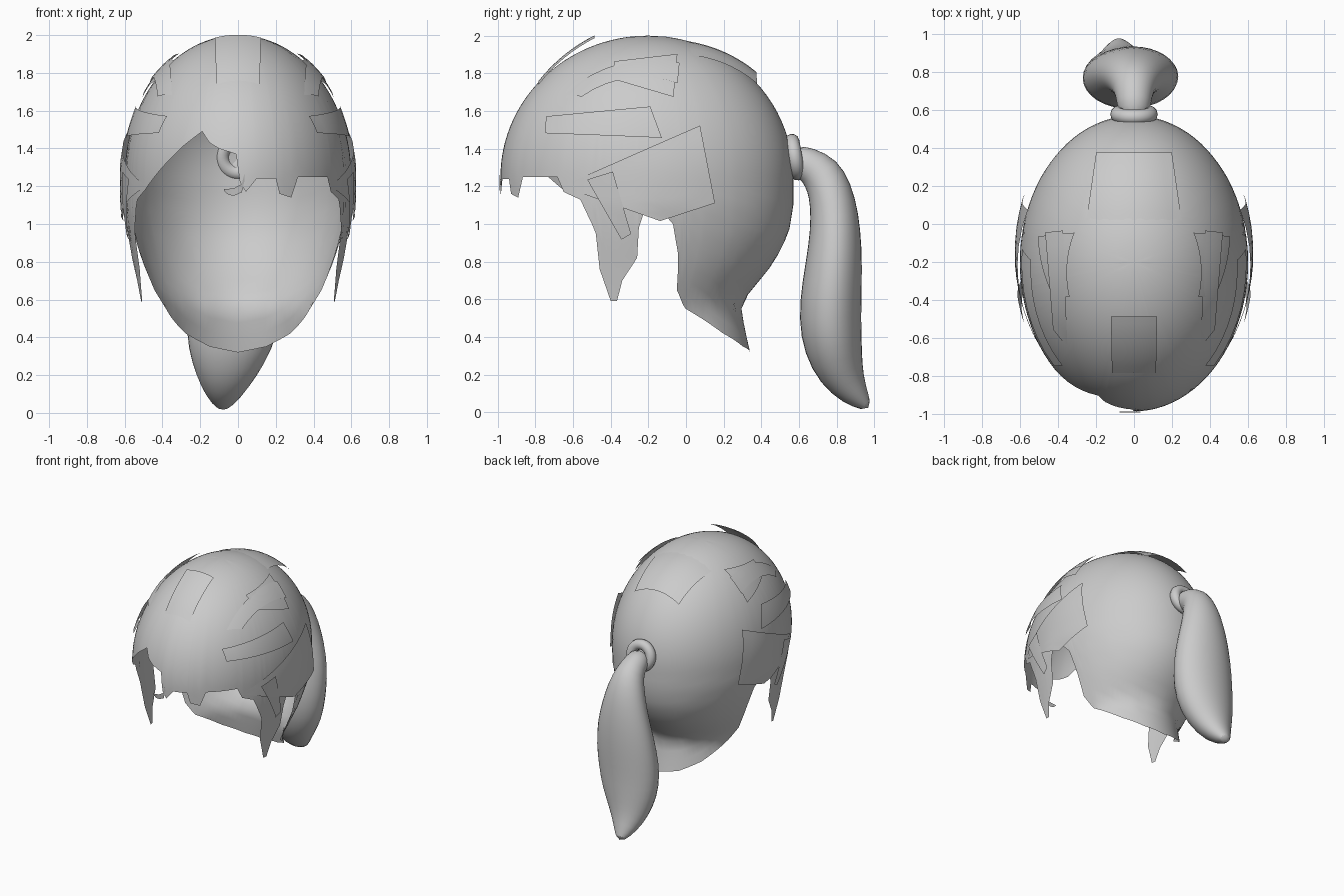
import bpy, bmesh
from math import sin, cos, radians, sqrt, pi
from mathutils import Vector

if "Cube" in bpy.data.objects:
    bpy.data.objects.remove(bpy.data.objects["Cube"])

YC = -0.2


def lerp(table, v):
    # piecewise linear lookup, keys ascending
    if v <= table[0][0]:
        return table[0][1]
    for (a, p), (b, q) in zip(table, table[1:]):
        if v <= b:
            return p + (q - p) * (v - a) / (b - a)
    return table[-1][1]


# half sizes of the cap below the dome, by height
W_BACK = [(.32, .43), (.42, .43), (.55, .415), (.65, .46), (.8, .52), (.95, .565), (1.1, .595), (1.25, .6)]
W_FRONT = [(.59, .525), (.75, .55), (.95, .585), (1.1, .6), (1.25, .6)]
R_BACK = [(.32, .54), (.45, .51), (.58, .49), (.65, .55), (.8, .67), (.95, .745), (1.1, .77), (1.25, .77)]
R_FRONT = [(.59, .77), (1.25, .785)]


def sizes(z, back):
    dome = sqrt(max(0, 1 - ((z - 1.25) / .75) ** 2)) if z > 1.25 else 1
    w, r = (W_BACK, R_BACK) if back else (W_FRONT, R_FRONT)
    return lerp(w, z) * dome, lerp(r, z) * dome


def make(name, rows, closed=False, thick=0):
    # skin a grid of points
    bm = bmesh.new()
    vs = [[bm.verts.new(p) for p in row] for row in rows]
    for a, b in zip(vs, vs[1:]):
        n = len(a)
        for i in range(n if closed else n - 1):
            j = (i + 1) % n
            bm.faces.new((a[i], a[j], b[j], b[i]))
    if closed:
        bm.faces.new(vs[0])
        bm.faces.new(vs[-1])
    bmesh.ops.remove_doubles(bm, verts=bm.verts, dist=1e-5)
    bmesh.ops.recalc_face_normals(bm, faces=bm.faces)
    me = bpy.data.meshes.new(name)
    bm.to_mesh(me)
    bm.free()
    ob = bpy.data.objects.new(name, me)
    bpy.context.collection.objects.link(ob)
    bpy.ops.object.select_all(action='DESELECT')
    ob.select_set(True)
    bpy.context.view_layer.objects.active = ob
    bpy.ops.object.shade_smooth_by_angle(angle=radians(50))
    return ob


# hairline: angle from the front (towards +x) and lower edge height
SIDE = [(62.5, 1.13), (67.4, 1.0), (69, .95), (70.5, .76), (75, .59), (77.5, .59), (79.7, .7),
        (85.6, .82), (86.3, .98), (88.5, 1.07), (94.5, 1.08), (100, 1.0), (103, .85), (106, .65),
        (113.6, .55), (126, .49), (140, .42), (160, .35), (180, .32)]
FRONT = [(-55, 1.18), (-43, 1.29), (-30, 1.41), (-19.5, 1.49), (-15, 1.43), (-10, 1.4), (-1, 1.37),
         (1, 1.22), (4, 1.17), (9.5, 1.24), (19.5, 1.24), (21.5, 1.16), (28, 1.14), (32, 1.25),
         (52, 1.25), (55, 1.17)]
EDGE = [(-a, z) for a, z in reversed(SIDE)] + FRONT + SIDE

# hair cap
angles = sorted({a for a, z in EDGE} | set(range(-180, 181, 4)))
ROWS = 34
cap = []
for k in range(ROWS + 1):
    row = []
    for a in angles:
        z = 2 - (2 - lerp(EDGE, a)) * (k / ROWS) ** 1.6
        w, r = sizes(z, abs(a) > 92)
        t = radians(a)
        row.append((w * sin(t), YC - r * cos(t), z))
    cap.append(row)
make("hair_cap", cap)


def side_point(y, z):
    w, r = sizes(z, y > YC)
    return Vector((w * sqrt(max(0, 1 - ((y - YC) / r) ** 2)), y, z))


def top_point(x, y):
    r = .77 if y > YC else .785
    return Vector((x, y, 1.25 + .75 * sqrt(max(0, 1 - (x / .6) ** 2 - ((y - YC) / r) ** 2))))


def patch(name, on_cap, corners, lifts, mirror=True, n=8):
    # thin lock lying on the cap, lifted by a set amount at each corner
    for s in ((1, -1) if mirror else (1,)):
        rows = []
        for i in range(n + 1):
            row = []
            for j in range(n + 1):
                u, v = i / n, j / n
                wt = ((1 - u) * (1 - v), u * (1 - v), u * v, (1 - u) * v)
                a = sum(c[0] * q for c, q in zip(corners, wt))
                b = sum(c[1] * q for c, q in zip(corners, wt))
                p = on_cap(a, b)
                p += (p - Vector((0, YC, 1.1))).normalized() * sum(l * q for l, q in zip(lifts, wt))
                row.append((s * p.x, p.y, p.z))
            rows.append(row)
        make(name + ("_right" if s > 0 else "_left") * mirror, rows)


# locks on the sides
patch("temple_lock", side_point, [(-.66, 1.2), (-.35, 1.38), (.06, 1.5), (.13, 1.11)][:1]
      + [(-.14, 1.02), (.13, 1.11), (.06, 1.5)], [.0, .03, .045, .04])
patch("brow_lock", side_point, [(-.73, 1.47), (-.13, 1.45), (-.19, 1.61), (-.73, 1.56)], [.025, .015, .02, .02])
patch("crown_lock", side_point, [(-.38, 1.76), (-.07, 1.66), (-.05, 1.88), (-.38, 1.85)], [.01, .02, .025, .015])
patch("sideburn_lock", side_point, [(-.51, 1.23), (-.38, 1.27), (-.29, .95), (-.34, .92)], [.03, .03, .01, .01])
# locks on the top
patch("upper_strip", top_point, [(.36, -.04), (.45, -.05), (.42, -.55), (.35, -.65)], [.03, .03, .01, .0])
patch("front_flap", top_point, [(-.115, -.47), (.115, -.47), (.115, -.78), (-.115, -.78)], [.05, .05, .005, .005], False)
patch("back_flap", top_point, [(-.25, .02), (.25, .02), (.19, .35), (-.19, .35)], [.0, .0, .04, .04], False)

# small curl at the fringe
curl = [(.035, 1.25, .02), (.02, 1.19, .022), (-.02, 1.17, .02), (-.05, 1.17, .016), (-.075, 1.18, .004)]
make("fringe_curl", [[(x, -.985, z - h), (x, -.99, z + h)] for x, z, h in curl])

# ponytail: centre x, y, z, half width, half depth
TAIL = [(0, .56, 1.34, .085, .085), (0, .64, 1.325, .09, .09), (0, .72, 1.27, .11, .115),
        (0, .765, 1.18, .145, .12), (0, .79, 1.05, .18, .13), (0, .793, .88, .225, .145),
        (-.01, .775, .68, .255, .163), (-.025, .763, .5, .255, .17), (-.04, .78, .34, .23, .16),
        (-.06, .825, .2, .165, .125), (-.075, .89, .1, .1, .08), (-.08, .97, .022, .03, .025)]
rings = []
for i, (x, y, z, hw, hd) in enumerate(TAIL):
    a, b = TAIL[max(i - 1, 0)], TAIL[min(i + 1, len(TAIL) - 1)]
    d = Vector((0, b[1] - a[1], b[2] - a[2])).normalized()
    side = Vector((0, -d.z, d.y))
    rings.append([Vector((x + hw * cos(t), y, z)) + side * hd * sin(t)
                  for t in (2 * pi * k / 16 for k in range(16))])
tail = make("ponytail", rings, closed=True)
sub = tail.modifiers.new("smooth", 'SUBSURF')
sub.levels = sub.render_levels = 1

# hair tie
bpy.ops.mesh.primitive_torus_add(location=(0, .577, 1.355), rotation=(radians(-80), 0, 0),
                                 major_radius=.085, minor_radius=.04, major_segments=32, minor_segments=12)
bpy.context.object.name = "hair_tie"
bpy.ops.object.shade_smooth_by_angle(angle=radians(60))
